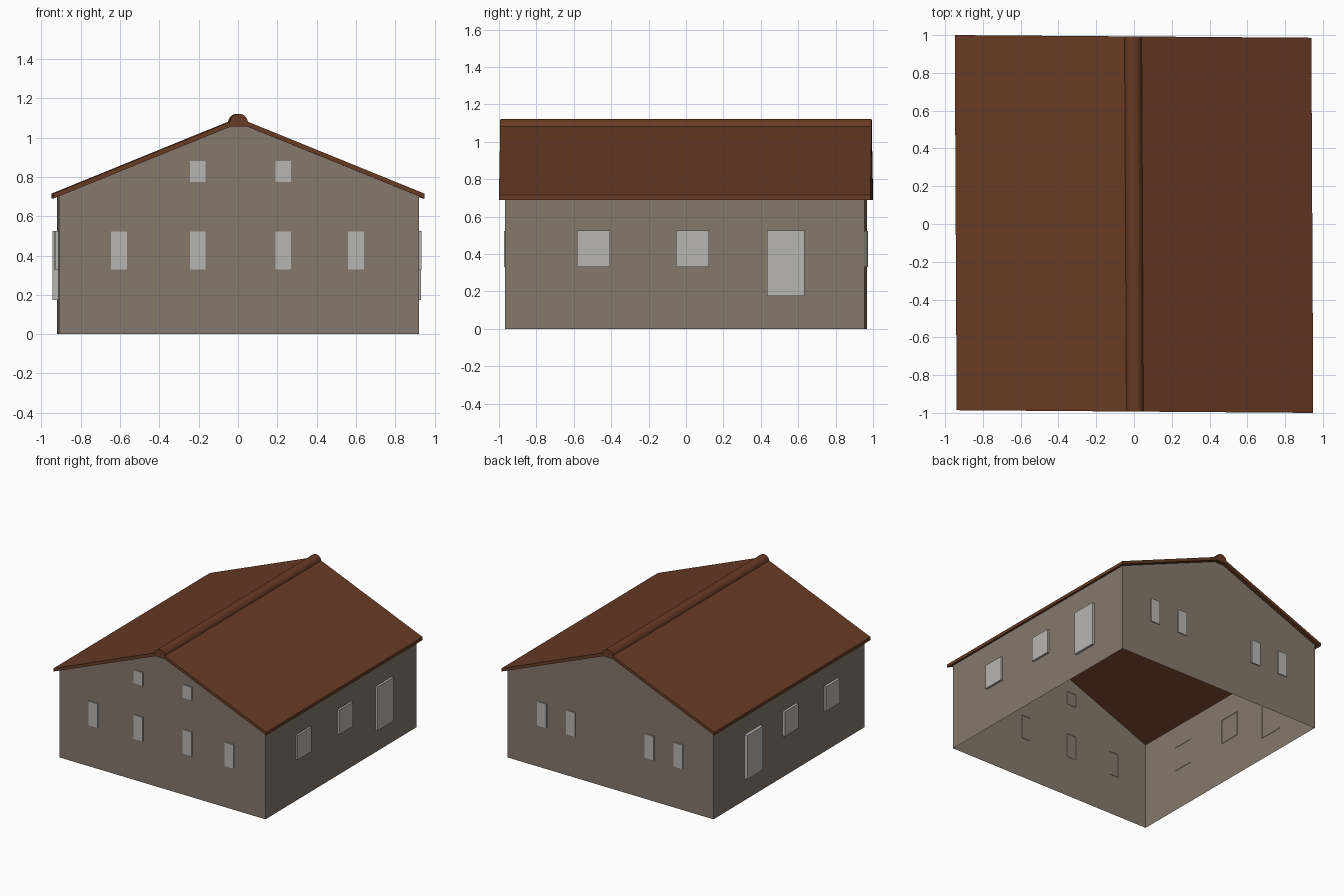
import bpy, bmesh, math

if "Cube" in bpy.data.objects:
    bpy.data.objects.remove(bpy.data.objects["Cube"])


def material(name, rgb):
    m = bpy.data.materials.new(name)
    m.diffuse_color = (*rgb, 1)
    m.use_nodes = True
    m.node_tree.nodes["Principled BSDF"].inputs["Base Color"].default_value = m.diffuse_color
    return m


ROOF = material("brown roof", (0.138, 0.044, 0.017))
WALL = material("taupe wall", (0.235, 0.188, 0.150))
PANE = material("pale grey pane", (0.48, 0.47, 0.44))

WX, WY = 0.915, 0.96      # wall half sizes
RX, RY = 0.944, 0.993     # roof half sizes


def finish(name, bm, mat):
    # the whole house is very slightly skewed in plan
    for v in bm.verts:
        x, y = v.co.x, v.co.y
        v.co.x, v.co.y = x - 0.005 * y, y - 0.0075 * x
    bmesh.ops.recalc_face_normals(bm, faces=bm.faces)
    me = bpy.data.meshes.new(name)
    bm.to_mesh(me)
    bm.free()
    me.materials.append(mat)
    ob = bpy.data.objects.new(name, me)
    bpy.context.collection.objects.link(ob)
    return ob


def prism(name, profile, half, mat, skip=None):
    """Extrude an x-z profile along y; 'skip' leaves out one side face."""
    bm = bmesh.new()
    a = [bm.verts.new((x, -half, z)) for x, z in profile]
    b = [bm.verts.new((x, half, z)) for x, z in profile]
    bm.faces.new(a)
    bm.faces.new(b[::-1])
    n = len(profile)
    for i in range(n):
        if i != skip:
            j = (i + 1) % n
            bm.faces.new((a[i], b[i], b[j], a[j]))
    return finish(name, bm, mat)


def plate(name, side, c, w, z0, z1, depth):
    """Shallow open-backed panel standing proud of one wall."""
    bm = bmesh.new()
    rings = []
    for d in (-0.003, depth):
        ring = []
        for u, z in ((c - w / 2, z0), (c + w / 2, z0), (c + w / 2, z1), (c - w / 2, z1)):
            p = {"front": (u, -WY - d, z), "back": (u, WY + d, z),
                 "right": (WX + d, u, z), "left": (-WX - d, u, z)}[side]
            ring.append(bm.verts.new(p))
        rings.append(ring)
    inner, outer = rings
    bm.faces.new(outer)
    for i in range(4):
        j = (i + 1) % 4
        bm.faces.new((inner[i], inner[j], outer[j], outer[i]))
    ob = finish(name, bm, PANE)
    # the outer face must point away from the house
    me = ob.data
    f = me.polygons[0]
    if f.normal.dot(f.center.xyz * 1) < 0:
        me.flip_normals()


# walls: gabled shell, open underneath
prism("walls", [(-WX, 0), (WX, 0), (WX, 0.702), (0.04, 1.057), (-0.04, 1.057), (-WX, 0.702)],
      WY, WALL, skip=0)

# roof slab
prism("roof", [(-RX, 0.69), (-0.04, 1.057), (0.04, 1.057), (RX, 0.69),
               (RX, 0.715), (0.04, 1.083), (-0.04, 1.083), (-RX, 0.715)], RY, ROOF)

# rounded ridge cap
cap = [(0.046 * math.cos(math.pi * i / 12), 1.075 + 0.046 * math.sin(math.pi * i / 12))
       for i in range(13)]
ridge = prism("ridge_cap", cap, RY, ROOF)
bpy.context.view_layer.objects.active = ridge
ridge.select_set(True)
bpy.ops.object.shade_smooth_by_angle(angle=math.radians(35))

# gable windows
for x in (-0.61, -0.21, 0.225, 0.595):
    plate("front_window", "front", x, 0.08, 0.33, 0.522, 0.007)
for x in (-0.21, 0.225):
    plate("attic_window", "front", x, 0.08, 0.775, 0.88, 0.007)
for x in (-0.605, -0.35, 0.35, 0.605):
    plate("back_window", "back", x, 0.08, 0.33, 0.522, 0.008)

# long side windows and doors
for y in (-0.487, 0.042):
    plate("right_window", "right", y, 0.175, 0.33, 0.525, 0.016)
plate("right_door", "right", 0.54, 0.2, 0.175, 0.525, 0.018)
for y in (-0.53, -0.005):
    plate("left_window", "left", y, 0.175, 0.33, 0.525, 0.02)
plate("left_door", "left", 0.467, 0.2, 0.175, 0.525, 0.026)
